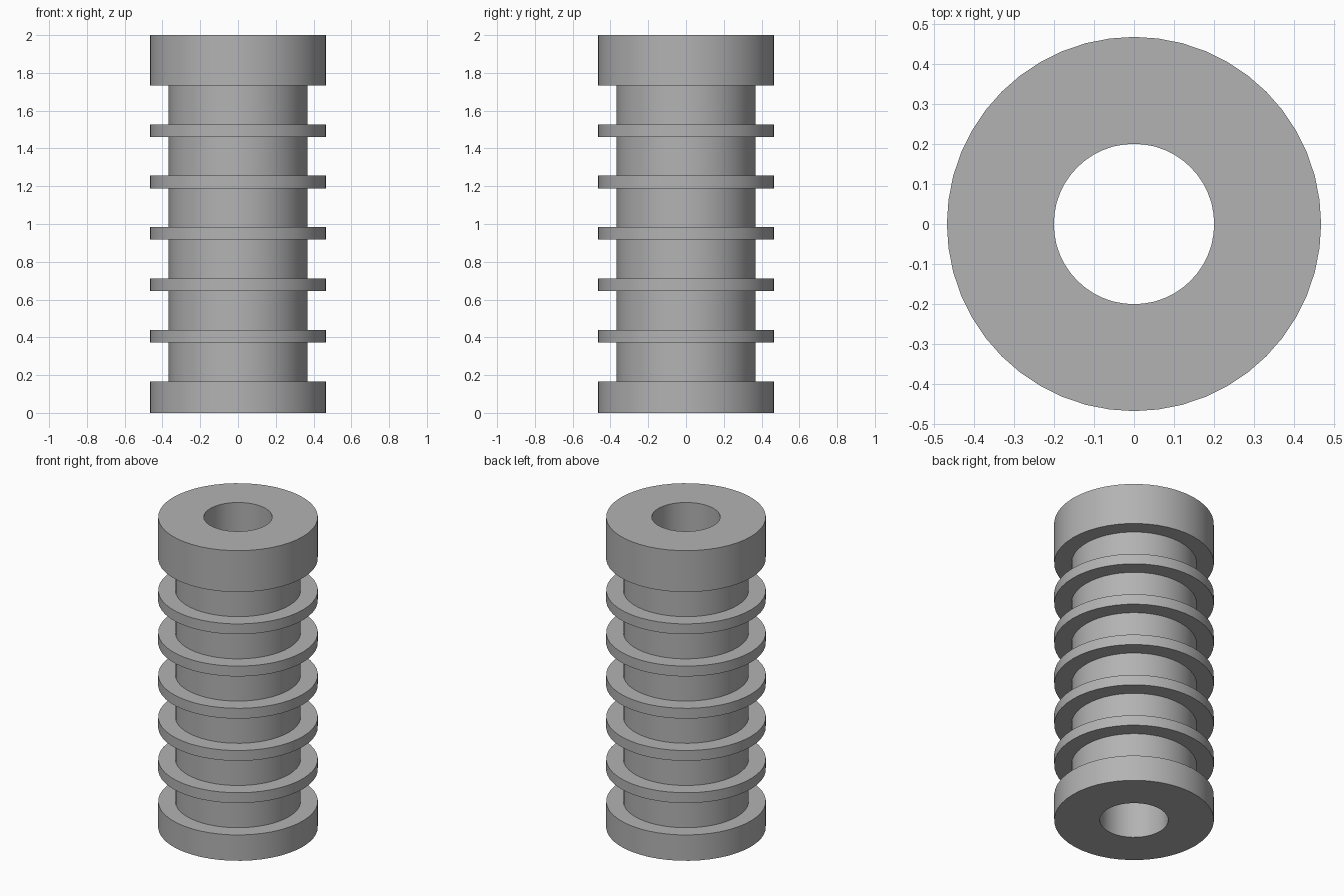
import bpy
import bmesh
import math

cube = bpy.data.objects.get("Cube")
if cube:
    bpy.data.objects.remove(cube, do_unlink=True)

# Overall proportions
SIDES = 48
UNIT = 1 / 15
OUTER, CORE, BORE = 7 * UNIT, 5.5 * UNIT, 3 * UNIT
HEIGHT, BASE_TOP, HEAD_BOTTOM = 2.0, 2.5 * UNIT, 26 * UNIT
RINGS, RING_THICK = 5, UNIT
GAP = (HEAD_BOTTOM - BASE_TOP - RINGS * RING_THICK) / (RINGS + 1)

# Single grey material
grey = bpy.data.materials.new("plain_grey")
grey.use_nodes = True
colour = (0.45, 0.45, 0.45, 1)
grey.diffuse_color = colour
grey.node_tree.nodes["Principled BSDF"].inputs["Base Color"].default_value = colour


def lathe(name, profile):
    """Spin a closed (radius, height) profile around the z axis."""
    bm = bmesh.new()
    verts = [bm.verts.new((r, 0, z)) for r, z in profile]
    edges = [bm.edges.new((v, verts[(i + 1) % len(verts)]))
             for i, v in enumerate(verts)]
    bmesh.ops.spin(bm, geom=verts + edges, axis=(0, 0, 1), cent=(0, 0, 0),
                   angle=math.tau, steps=SIDES, use_merge=True)
    bmesh.ops.remove_doubles(bm, verts=bm.verts, dist=1e-5)
    bmesh.ops.recalc_face_normals(bm, faces=bm.faces)
    mesh = bpy.data.meshes.new(name)
    bm.to_mesh(mesh)
    bm.free()
    mesh.materials.append(grey)
    obj = bpy.data.objects.new(name, mesh)
    bpy.context.collection.objects.link(obj)
    bpy.ops.object.select_all(action="DESELECT")
    obj.select_set(True)
    bpy.context.view_layer.objects.active = obj
    bpy.ops.object.shade_smooth_by_angle(angle=math.radians(30))
    return obj


# Base flange, evenly spaced rings and thick head, all on one hollow core
profile = [(BORE, 0), (OUTER, 0), (OUTER, BASE_TOP), (CORE, BASE_TOP)]
for i in range(RINGS):
    low = BASE_TOP + GAP + i * (GAP + RING_THICK)
    high = low + RING_THICK
    profile += [(CORE, low), (OUTER, low), (OUTER, high), (CORE, high)]
profile += [(CORE, HEAD_BOTTOM), (OUTER, HEAD_BOTTOM),
            (OUTER, HEIGHT), (BORE, HEIGHT)]
lathe("ribbed_sleeve", profile)
